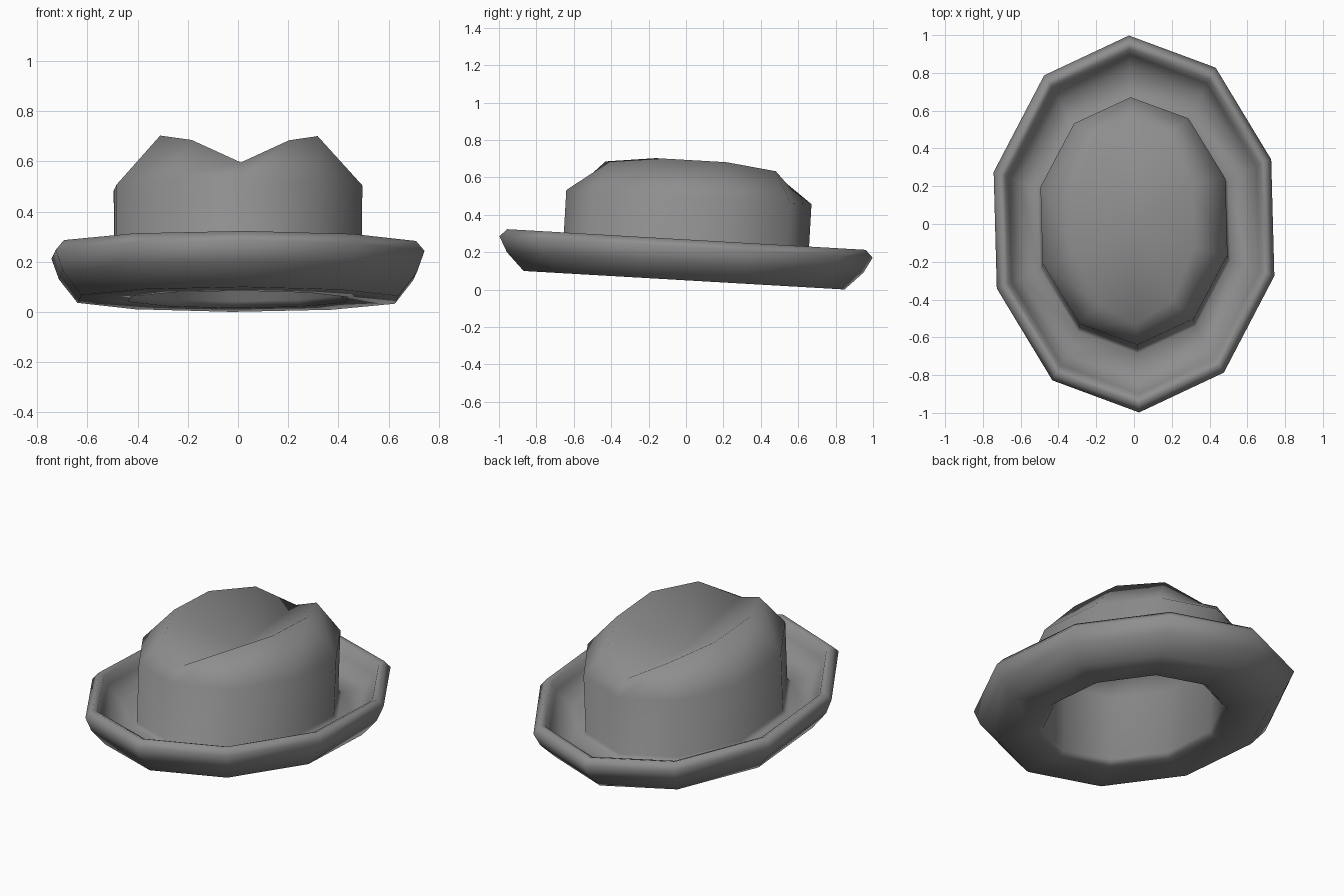
import bpy, bmesh, math
from mathutils import Matrix

if "Cube" in bpy.data.objects:
    bpy.data.objects.remove(bpy.data.objects["Cube"])

SIDES = 10
START = math.radians(92.0)
bm = bmesh.new()


def ring(rx, ry, heights):
    """Ten-sided oval; heights is one z or a repeating list of z values."""
    if not isinstance(heights, list):
        heights = [heights]
    verts = []
    for i in range(SIDES):
        a = START + i * math.tau / SIDES
        verts.append(bm.verts.new((rx * math.cos(a), ry * math.sin(a),
                                   heights[i % len(heights)])))
    return verts


def bridge(a, b):
    for i in range(SIDES):
        j = (i + 1) % SIDES
        bm.faces.new((a[i], a[j], b[j], b[i]))


def pinched_cap(edge, z):
    """Fan to a low centre, leaving a valley from front to back."""
    c = bm.verts.new((0, 0, z))
    for i in range(SIDES):
        bm.faces.new((edge[i], edge[(i + 1) % SIDES], c))


# Pinched crown height: valley end, shoulder, ridge, ridge, shoulder
crest = [0.565, 0.66, 0.693, 0.693, 0.66]
lining_crest = [z - 0.075 for z in crest]

# One continuous shell: lining, underside, rolled brim, crown
profile = [
    (0.27, 0.47, lining_crest),
    (0.435, 0.575, 0.455),
    (0.43, 0.565, 0.075),   # head opening
    (0.455, 0.60, 0.05),    # rounded lip
    (0.665, 0.86, 0.05),    # underside edge
    (0.742, 0.955, 0.145),
    (0.773, 1.0, 0.228),    # widest point of brim
    (0.738, 0.96, 0.268),   # rim
    (0.71, 0.925, 0.256),
    (0.69, 0.90, 0.20),
    (0.635, 0.83, 0.13),
    (0.53, 0.68, 0.125),    # crown base
    (0.514, 0.657, 0.15),
    (0.515, 0.657, 0.495),  # crown wall top
    (0.33, 0.55, crest),
]
rings = [ring(*p) for p in profile]
for lower, upper in zip(rings, rings[1:]):
    bridge(lower, upper)
pinched_cap(rings[0], 0.42)
pinched_cap(rings[-1], 0.495)
bmesh.ops.recalc_face_normals(bm, faces=bm.faces)

# Tip the hat slightly so the front sits higher
bm.transform(Matrix.Translation((0, -0.013, 0)) @
             Matrix.Rotation(math.radians(-3.3), 4, 'X'))
for f in bm.faces:
    f.smooth = True

mesh = bpy.data.meshes.new("hat")
bm.to_mesh(mesh)
bm.free()
hat = bpy.data.objects.new("hat", mesh)
bpy.context.collection.objects.link(hat)

# Dark grey felt
felt = bpy.data.materials.new("felt")
felt.diffuse_color = (0.27, 0.27, 0.27, 1)
felt.use_nodes = True
felt.node_tree.nodes["Principled BSDF"].inputs["Base Color"].default_value = felt.diffuse_color
mesh.materials.append(felt)
